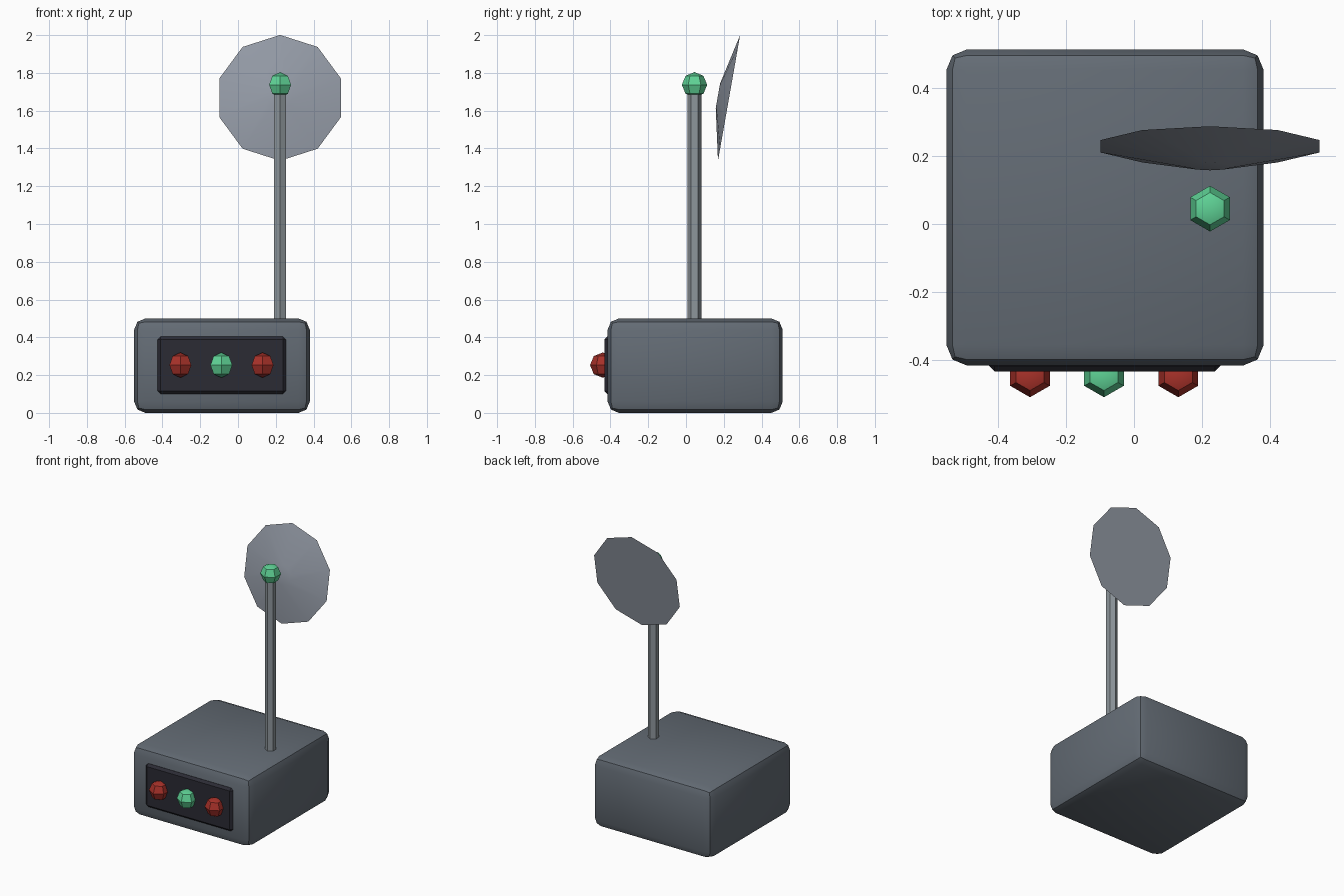
import bpy, bmesh
from math import sin, cos, pi, radians
from mathutils import Vector

if "Cube" in bpy.data.objects:
    bpy.data.objects.remove(bpy.data.objects["Cube"], do_unlink=True)


def material(name, rgb):
    m = bpy.data.materials.new(name)
    m.use_nodes = True
    m.diffuse_color = (*rgb, 1)
    m.node_tree.nodes["Principled BSDF"].inputs["Base Color"].default_value = (*rgb, 1)
    return m


CASE = material("slate grey", (0.127, 0.15, 0.178))
DARK = material("dark panel", (0.024, 0.024, 0.034))
METAL = material("pole grey", (0.27, 0.305, 0.33))
DISH = material("dish grey", (0.29, 0.32, 0.375))
RED = material("red", (0.40, 0.032, 0.023))
GREEN = material("green", (0.114, 0.65, 0.305))


def finish(name, bm, mat, location=(0, 0, 0), tilt=0):
    bmesh.ops.recalc_face_normals(bm, faces=bm.faces)
    mesh = bpy.data.meshes.new(name)
    bm.to_mesh(mesh)
    bm.free()
    mesh.materials.append(mat)
    obj = bpy.data.objects.new(name, mesh)
    bpy.context.collection.objects.link(obj)
    obj.location = location
    obj.rotation_euler.x = tilt
    bpy.ops.object.select_all(action='DESELECT')
    obj.select_set(True)
    bpy.context.view_layer.objects.active = obj
    bpy.ops.object.shade_smooth_by_angle(angle=radians(30))
    return obj


def box(name, low, high, bevel, segments, mat):
    """Bevelled block between two corners."""
    low, high = Vector(low), Vector(high)
    bm = bmesh.new()
    bmesh.ops.create_cube(bm, size=1)
    bmesh.ops.scale(bm, vec=high - low, verts=bm.verts)
    bmesh.ops.bevel(bm, geom=bm.edges[:], offset=bevel, segments=segments,
                    profile=0.5, affect='EDGES')
    return finish(name, bm, mat, (low + high) / 2)


def lathe(name, profile, sides, mat, location, tilt=0):
    """Closed solid turned from (radius, height) points, one corner on +y."""
    bm = bmesh.new()
    rings = []
    for r, z in profile:
        angles = [2 * pi * i / sides for i in range(sides)]
        rings.append([bm.verts.new((r * sin(a), r * cos(a), z)) for a in angles])
    for a, b in zip(rings, rings[1:]):
        for i in range(sides):
            j = (i + 1) % sides
            bm.faces.new((a[i], a[j], b[j], b[i]))
    for ring, point in ((rings[0], profile[0]), (rings[-1], profile[-1])):
        if point[0] > 0:
            bm.faces.new(ring)
    bmesh.ops.remove_doubles(bm, verts=bm.verts, dist=1e-5)
    return finish(name, bm, mat, location, tilt)


def bulb(name, mat, location, radius=0.067):
    steps = [pi * k / 4 for k in range(5)]
    profile = [(radius * sin(t) if 0 < k < 4 else 0, -radius * cos(t))
               for k, t in enumerate(steps)]
    return lathe(name, profile, 6, mat, location)


# Case and its front panel
box("case", (-0.55, -0.415, 0), (0.38, 0.512, 0.5), 0.06, 2, CASE)
box("front_panel", (-0.425, -0.432, 0.1), (0.253, -0.36, 0.405), 0.016, 1, DARK)

# Row of indicator bulbs
for name, mat, x in (("right_bulb", RED, -0.305),
                     ("middle_bulb", GREEN, -0.088),
                     ("left_bulb", RED, 0.13)):
    bulb(name, mat, (x, -0.441, 0.253))

# Mast with its tip bulb
MAST_X, MAST_Y = 0.223, 0.045
lathe("mast", [(0.036, 0.45), (0.036, 1.72)], 6, METAL, (MAST_X, MAST_Y, 0))
bulb("mast_bulb", GREEN, (MAST_X, MAST_Y, 1.737))

# Shallow reflector dish leaning back behind the tip
lathe("dish", [(0.338, 0), (0.066, 0.06)], 10, DISH,
      (MAST_X, 0.228, 1.668), radians(80))
